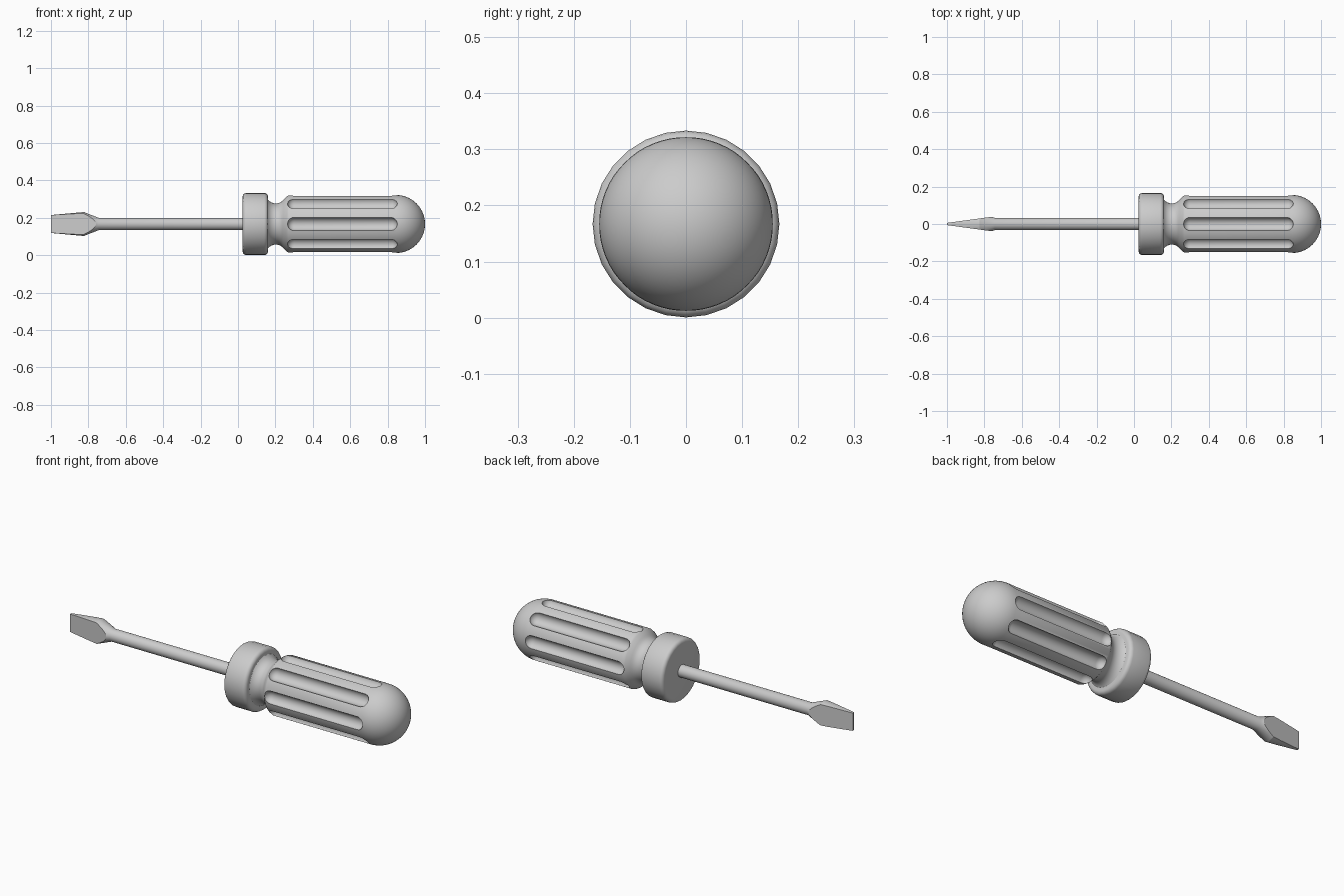
import bpy, bmesh
from math import sin, cos, pi, radians
from mathutils import Vector

if "Cube" in bpy.data.objects:
    bpy.data.objects.remove(bpy.data.objects["Cube"])

AXIS_Z = 0.167


def revolve(bm, profile, sides, cy=0.0, cz=0.0):
    """Lathe (x, radius) points around a line parallel to the x axis."""
    rings = []
    for x, r in profile:
        if r < 1e-6:
            rings.append([bm.verts.new((x, cy, cz))])
        else:
            rings.append([bm.verts.new((x, cy + r * sin(2 * pi * i / sides),
                                        cz + r * cos(2 * pi * i / sides)))
                          for i in range(sides)])
    for a, b in zip(rings, rings[1:]):
        for i in range(sides):
            j = (i + 1) % sides
            vs = [a[i % len(a)], a[j % len(a)], b[j % len(b)], b[i % len(b)]]
            bm.faces.new(list(dict.fromkeys(vs)))
    for ring in (rings[0], rings[-1]):
        if len(ring) > 1:
            bm.faces.new(ring)


def arc(cx, cr, r, a0, a1, steps):
    pts = []
    for i in range(steps + 1):
        a = radians(a0 + (a1 - a0) * i / steps)
        pts.append((cx + r * cos(a), max(0.0, cr + r * sin(a))))
    return pts


def finish(bm, name):
    bmesh.ops.recalc_face_normals(bm, faces=bm.faces)
    me = bpy.data.meshes.new(name)
    bm.to_mesh(me)
    bm.free()
    ob = bpy.data.objects.new(name, me)
    ob.location.z = AXIS_Z
    bpy.context.collection.objects.link(ob)
    return ob


def select_only(ob):
    bpy.ops.object.select_all(action='DESELECT')
    ob.select_set(True)
    bpy.context.view_layer.objects.active = ob


def smooth(ob, angle=35):
    select_only(ob)
    bpy.ops.object.shade_smooth_by_angle(angle=radians(angle))


# Handle: waisted neck, straight grip and domed end
bm = bmesh.new()
neck = [(0.13, 0.135), (0.16, 0.135)] + arc(0.202, 0.162, 0.052, 212, 322, 10)
grip = [(0.262, 0.149), (0.272, 0.155)]
revolve(bm, neck + grip + arc(0.845, 0, 0.155, 90, 0, 14), 64)
handle = finish(bm, "handle")

# Eight round-ended grooves cut into the grip
bm = bmesh.new()
R = 0.036
capsule = arc(0.264 + R, 0, R, 180, 90, 6) + arc(0.852 - R, 0, R, 90, 0, 6)
for k in range(8):
    a = k * pi / 4
    revolve(bm, capsule, 24, 0.158 * sin(a), 0.158 * cos(a))
cutter = finish(bm, "groove_cutter")
cutter.hide_render = True
mod = handle.modifiers.new("grooves", 'BOOLEAN')
mod.operation = 'DIFFERENCE'
mod.solver = 'EXACT'
mod.object = cutter
select_only(handle)
bpy.ops.object.modifier_apply(modifier=mod.name)
bpy.data.objects.remove(cutter, do_unlink=True)
smooth(handle)

# Collar with rounded rims
bm = bmesh.new()
revolve(bm, arc(0.045, 0.1465, 0.02, 180, 90, 4) + arc(0.14, 0.1465, 0.02, 90, 0, 4), 28)
smooth(finish(bm, "collar"))

# Shaft flaring into a blade, with both sides ground flat to a thin tip
bm = bmesh.new()
revolve(bm, [(-1.0, 0.048), (-0.825, 0.064), (-0.745, 0.033), (0.05, 0.033)], 32)
for s in (1, -1):
    res = bmesh.ops.bisect_plane(
        bm, geom=bm.verts[:] + bm.edges[:] + bm.faces[:], dist=1e-6,
        plane_co=Vector((-1, s * 0.006, 0)), plane_no=Vector((-0.136, s, 0)),
        clear_outer=True)
    cut = [e for e in res["geom_cut"] if isinstance(e, bmesh.types.BMEdge)]
    bmesh.ops.contextual_create(bm, geom=cut)
smooth(finish(bm, "shaft_and_blade"), 25)
